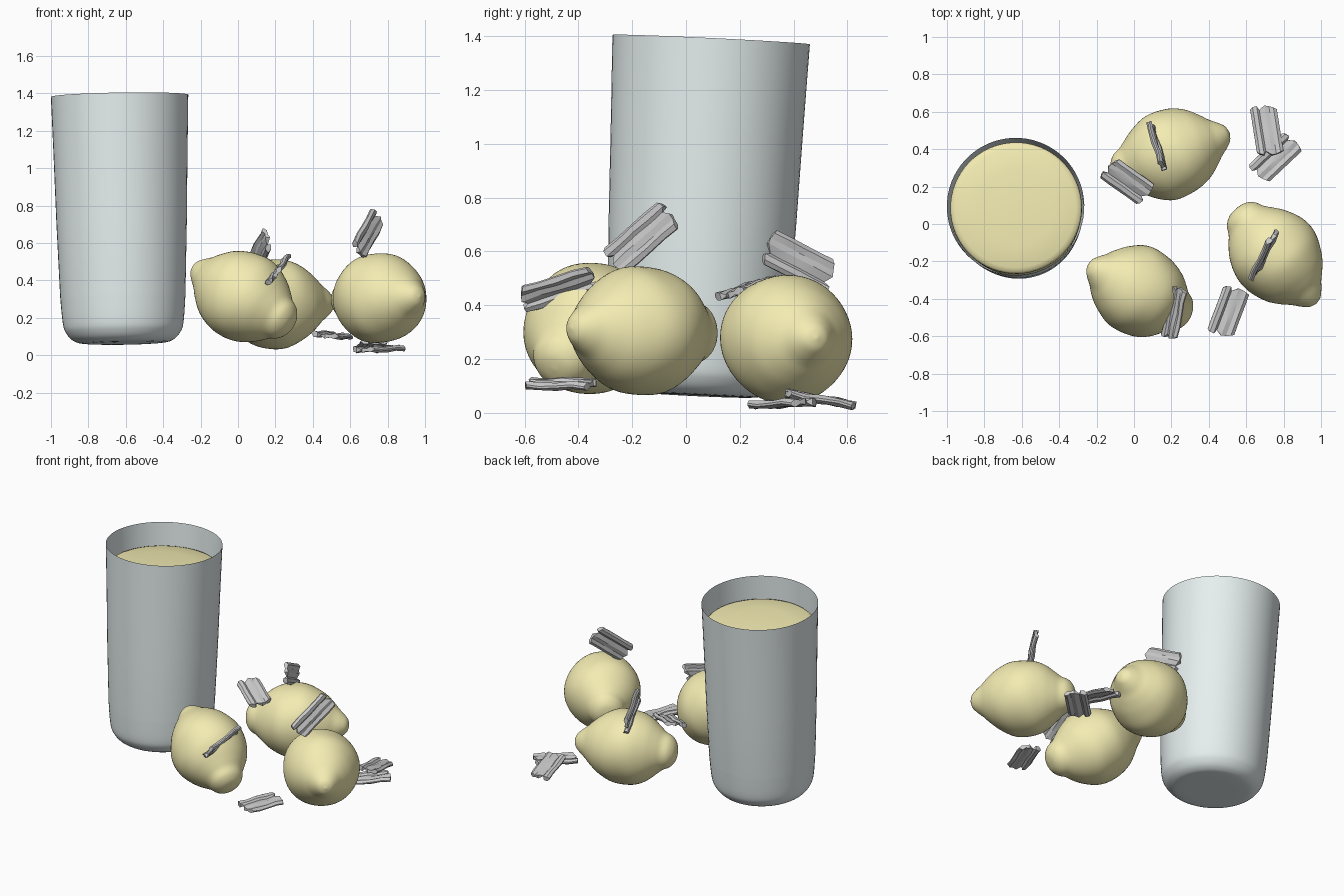
import bpy, bmesh, math
from mathutils import Vector, Matrix

if "Cube" in bpy.data.objects:
    bpy.data.objects.remove(bpy.data.objects["Cube"])


def material(name, rgb):
    m = bpy.data.materials.new(name)
    m.diffuse_color = (*rgb, 1)
    m.use_nodes = True
    m.node_tree.nodes["Principled BSDF"].inputs["Base Color"].default_value = m.diffuse_color
    return m


def smooth_curve(pts, steps):
    # Catmull-Rom resampling of a (radius, height) profile
    p = [Vector(q) for q in [pts[0], *pts, pts[-1]]]
    out = []
    for i in range(1, len(p) - 2):
        a, b, c, d = p[i - 1:i + 3]
        for k in range(steps):
            t = k / steps
            out.append(0.5 * (2 * b + (c - a) * t + (2 * a - 5 * b + 4 * c - d) * t * t
                              + (3 * b - a - 3 * c + d) * t ** 3))
    return out + [p[-1]]


def finish(name, bm, matrix, mat=None, angle=40):
    bmesh.ops.remove_doubles(bm, verts=bm.verts, dist=1e-5)
    bmesh.ops.recalc_face_normals(bm, faces=bm.faces)
    me = bpy.data.meshes.new(name)
    bm.to_mesh(me)
    bm.free()
    ob = bpy.data.objects.new(name, me)
    bpy.context.collection.objects.link(ob)
    ob.matrix_world = matrix
    if mat:
        me.materials.append(mat)
    bpy.ops.object.select_all(action='DESELECT')
    ob.select_set(True)
    bpy.context.view_layer.objects.active = ob
    bpy.ops.object.shade_smooth_by_angle(angle=math.radians(angle))
    return ob


def lathe(name, profile, base, axis, mat, segs=64, wobble=0.0, phase=0.0):
    bm = bmesh.new()
    rings = []
    for r, z in profile:
        ring = []
        for s in range(segs):
            a = math.tau * s / segs
            rr = max(r, 0) * (1 + wobble * math.sin(3 * a + 14 * z + phase)
                              + wobble * 0.6 * math.sin(2 * a - 30 * z + phase))
            ring.append(bm.verts.new((rr * math.cos(a), rr * math.sin(a), z)))
        rings.append(ring)
    for lo, hi in zip(rings, rings[1:]):
        for s in range(segs):
            n = (s + 1) % segs
            bm.faces.new((lo[s], lo[n], hi[n], hi[s]))
    rot = Vector(axis).normalized().to_track_quat('Z', 'Y').to_matrix().to_4x4()
    return finish(name, bm, Matrix.Translation(base) @ rot, mat)


def shard(name, centre, along, across):
    # thin ridged slab; along/across give direction and full size
    x, y = Vector(along), Vector(across)
    length, width = x.length, y.length
    x.normalize()
    z = x.cross(y).normalized()
    y = z.cross(x)
    us = [-.5, -.4, -.24, -.16, .05, .22, .38, .5]
    tops = [.004, .016, .014, .003, .013, .007, .015, .004]
    jogs = [-.01, 0, .005, -.016, .006, .002, -.006, -.014]
    bm = bmesh.new()
    rings = []
    for k in range(5):
        t = k / 4 - .5
        ring = []
        for side in (1, -1):
            cols = list(zip(us, tops, jogs))[::side]
            for u, h, j in cols:
                end = j * 2 * t if k in (0, 4) else 0
                bump = .004 * math.sin(9 * t + 6 * u)
                ring.append(bm.verts.new((t * length + end + u * .015,
                                          u * width, side * h + bump)))
        rings.append(ring)
    n = len(rings[0])
    for a, b in zip(rings, rings[1:]):
        for i in range(n):
            bm.faces.new((a[i], a[(i + 1) % n], b[(i + 1) % n], b[i]))
    m = len(us)
    for ring in (rings[0], rings[-1]):
        for i in range(m - 1):
            bm.faces.new((ring[i], ring[i + 1], ring[n - 2 - i], ring[n - 1 - i]))
    mat = Matrix((x, y, z)).transposed().to_4x4()
    return finish(name, bm, Matrix.Translation(centre) @ mat, None, 30)


yellow = material("lemon_yellow", (0.9, 0.84, 0.45))
clear = material("glass_tint", (0.79, 0.86, 0.86))

# Tumbler, leaning slightly
base, lean = Vector((-.612, .03, .066)), Vector((-.016, .048, 1)).normalized()
foot = smooth_curve([(0, 0), (.2, 0), (.265, .014), (.305, .055), (.323, .11),
                     (.335, .25)], 5)
lathe("glass", [*foot, (.349, .65), (.358, 1.0), (.3675, 1.323)], base, lean, clear)

# Drink inside, with a softly rounded edge on top
drink = [(0, .03), (.2, .03), (.29, .09), (.32, .25), (.338, .65), (.352, 1.15),
         (.350, 1.163), (.342, 1.172), (.32, 1.18), (.2, 1.19), (0, 1.195)]
lathe("drink", drink, base, lean, yellow)

# Lemons: broad knob at the start of the axis, tip at the end
lemon = smooth_curve([(0, -.325), (.055, -.316), (.098, -.285), (.122, -.24), (.155, -.2),
                      (.197, -.145), (.23, -.075), (.24, 0), (.23, .08), (.193, .16),
                      (.145, .22), (.105, .26), (.072, .3), (.04, .33), (0, .342)], 4)
for i, (c, axis) in enumerate([((.19, .372, .275), (.94, .34, .01)),
                               ((.755, -.165, .305), (.64, -.77, .03)),
                               ((.03, -.36, .312), (-.78, .40, .46))]):
    lathe(f"lemon_{i + 1}", lemon, c, axis, yellow, 56, .012, i * 1.7)

# Ice shards: centre, length vector, width vector
shards = [((-.035, .228, .465), (.205, -.145, -.05), (.07, .12, .035)),
          ((.12, .42, .56), (.07, -.23, .12), (-.03, .05, .125)),
          ((.215, -.475, .46), (.05, .26, .08), (.08, -.03, .09)),
          ((.695, -.165, .65), (.1, .204, .18), (.05, .06, -.11)),
          ((.505, -.468, .107), (.09, .24, 0), (.135, -.05, -.02)),
          ((.71, .5, .05), (.04, -.25, .045), (.14, .02, -.005)),
          ((.757, .355, .035), (.19, .18, .01), (.1, -.1, -.005))]
for i, s in enumerate(shards):
    shard(f"ice_shard_{i + 1}", *s)
